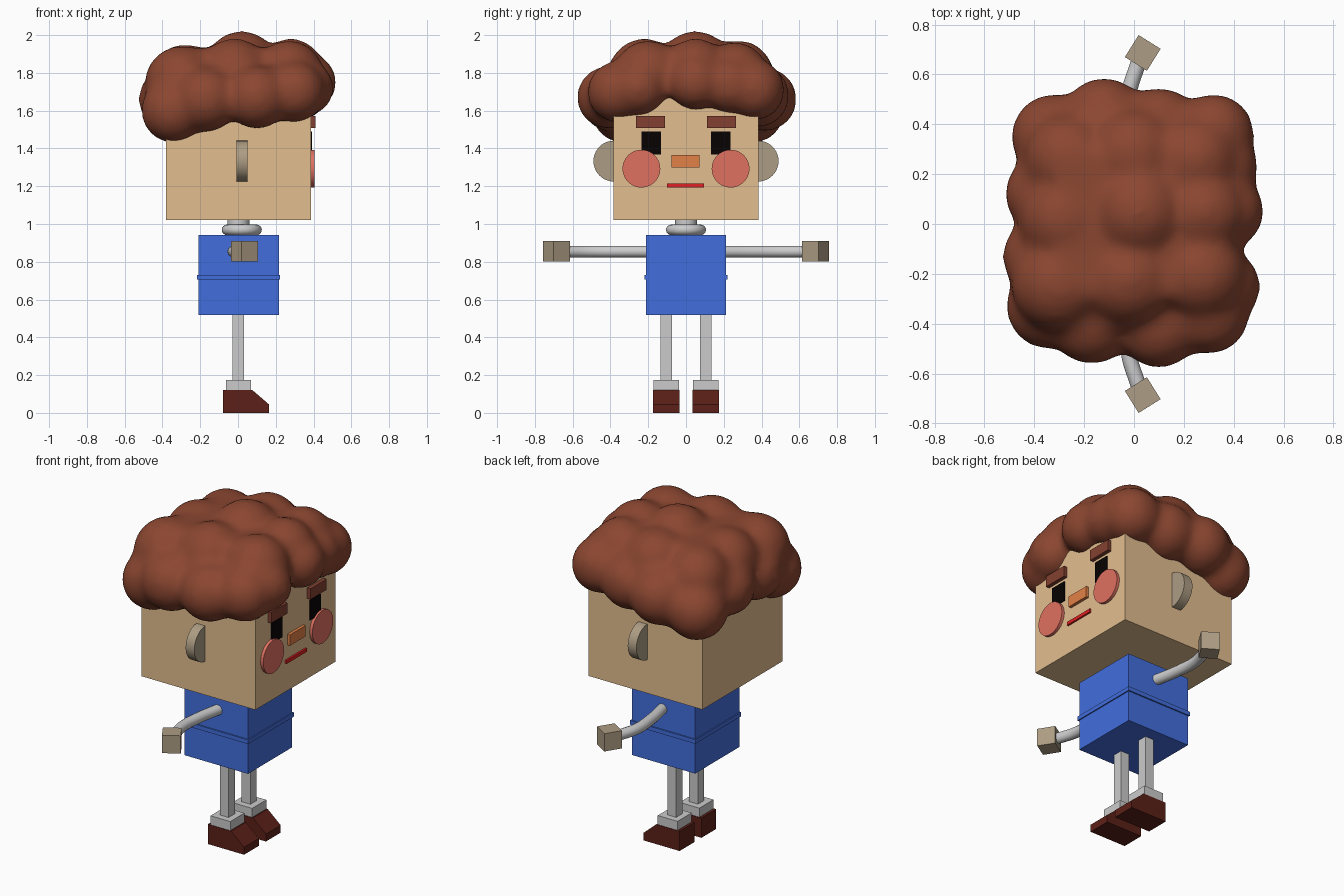
import bpy, bmesh
from math import radians, pi
from mathutils import Matrix, Vector

if "Cube" in bpy.data.objects:
    bpy.data.objects.remove(bpy.data.objects["Cube"])


def material(name, r, g, b):
    m = bpy.data.materials.new(name)
    m.diffuse_color = [(c / 255) ** 2.2 for c in (r, g, b)] + [1]
    m.use_nodes = True
    m.node_tree.nodes["Principled BSDF"].inputs["Base Color"].default_value = m.diffuse_color
    return m


SKIN = material("skin", 226, 188, 142)
TAN = material("tan", 171, 155, 130)
BLUE = material("blue", 68, 110, 220)
HAIR = material("hair_brown", 138, 72, 52)
BROW = material("brow_brown", 130, 66, 52)
SHOE = material("shoe_brown", 92, 37, 30)
BLACK = material("black", 16, 10, 10)
PINK = material("pink", 222, 112, 97)
ORANGE = material("orange", 225, 128, 72)
RED = material("red", 225, 38, 40)


def make(name, bm, mat=None):
    me = bpy.data.meshes.new(name)
    bmesh.ops.recalc_face_normals(bm, faces=bm.faces)
    bm.to_mesh(me)
    bm.free()
    ob = bpy.data.objects.new(name, me)
    bpy.context.collection.objects.link(ob)
    if mat:
        me.materials.append(mat)
    return ob


def smooth(ob):
    bpy.ops.object.select_all(action='DESELECT')
    ob.select_set(True)
    bpy.context.view_layer.objects.active = ob
    bpy.ops.object.shade_smooth_by_angle(angle=radians(40))


def box(name, x, y, z, mat=None):
    """Box from (min, max) ranges."""
    bm = bmesh.new()
    mid = Vector([(a + b) / 2 for a, b in (x, y, z)])
    size = [b - a for a, b in (x, y, z)]
    bmesh.ops.create_cube(bm, size=1, matrix=Matrix.Translation(mid) @ Matrix.Diagonal(size + [1]))
    return make(name, bm, mat)


def disc(name, loc, r, depth, axis, mat=None):
    """Cylinder along the x or z axis."""
    bm = bmesh.new()
    rot = Matrix.Rotation(pi / 2, 4, 'Y') if axis == 'X' else Matrix.Identity(4)
    bmesh.ops.create_cone(bm, cap_ends=True, segments=40, radius1=r, radius2=r, depth=depth,
                          matrix=Matrix.Translation(loc) @ rot)
    ob = make(name, bm, mat)
    smooth(ob)


# head, torso and belt
box("head", (-.38, .387), (-.385, .385), (1.02, 1.79), SKIN)
box("torso", (-.21, .216), (-.212, .212), (.519, .943), BLUE)
box("belt", (-.217, .223), (-.22, .22), (.705, .73), BLUE)

# neck and collar ring
disc("neck", (.003, 0, .99), .058, .12, 'Z')
bpy.ops.mesh.primitive_torus_add(location=(.02, 0, .969), major_radius=.078, minor_radius=.028,
                                 major_segments=40, minor_segments=16)
bpy.context.object.name = "collar_ring"
smooth(bpy.context.object)

# nose and mouth
box("nose", (.37, .405), (-.078, .072), (1.298, 1.364), ORANGE)
box("mouth", (.37, .398), (-.1, .094), (1.194, 1.215), RED)

for s, side in ((-1, "right"), (1, "left")):
    def span(a, b):
        return tuple(sorted((s * a, s * b)))

    # face parts
    box(side + "_eye", (.37, .393), span(.132, .235), (1.368, 1.49), BLACK)
    box(side + "_brow", (.37, .41), span(.112, .266), (1.508, 1.573), BROW)
    disc(side + "_cheek", (.388, s * .236, 1.293), .1, .034, 'X', PINK)
    disc(side + "_ear", (.02, s * .382, 1.333), .108, .058, 'X', TAN)

    # leg, ankle cuff and wedge-toed shoe
    box(side + "_leg", (-.028, .031), span(.075, .135), (.16, .53))
    box(side + "_cuff", (-.064, .069), span(.037, .173), (.115, .175))
    bm = bmesh.new()
    profile = [(-.08, 0), (.164, 0), (.164, .045), (.077, .12), (-.08, .12)]
    face = bm.faces.new([bm.verts.new((x, s * .034, z)) for x, z in profile])
    ext = bmesh.ops.extrude_face_region(bm, geom=[face])
    bmesh.ops.translate(bm, vec=(0, s * .142, 0),
                        verts=[v for v in ext["geom"] if isinstance(v, bmesh.types.BMVert)])
    make(side + "_shoe", bm, SHOE)

    # bent tube arm
    cu = bpy.data.curves.new(side + "_arm", 'CURVE')
    cu.dimensions = '3D'
    cu.bevel_depth = .031
    cu.bevel_resolution = 5
    cu.use_fill_caps = True
    sp = cu.splines.new('BEZIER')
    pts = [(.015, .19), (-.015, .35), (-.022, .51), (.018, .65)]
    sp.bezier_points.add(len(pts) - 1)
    for p, (x, y) in zip(sp.bezier_points, pts):
        p.co = (x, s * y, .854)
        p.handle_left_type = p.handle_right_type = 'AUTO'
    bpy.context.collection.objects.link(bpy.data.objects.new(side + "_arm", cu))

    # cube hand
    hand = box(side + "_hand", (-.052, .052), (-.052, .052), (-.054, .054), TAN)
    hand.location = (.035, s * .686, .855)
    hand.rotation_euler.z = radians(-s * 32)

# hair: overlapping lumps (x, y, z, radius) fused into one soft mass
lumps = [
    (-.34, -.33, 1.60, .17), (-.17, -.39, 1.66, .17), (.10, -.41, 1.67, .165), (.30, -.36, 1.70, .16),
    (-.32, .35, 1.60, .17), (-.12, .42, 1.66, .165), (.10, .38, 1.68, .165), (.32, .36, 1.71, .16),
    (-.365, -.13, 1.66, .16), (-.355, .12, 1.66, .16),
    (.375, .05, 1.75, .145), (.36, -.25, 1.72, .145), (.35, .23, 1.73, .145),
    (-.30, -.24, 1.75, .19), (-.28, .02, 1.77, .18), (-.26, .26, 1.75, .18),
    (-.02, -.22, 1.79, .19), (.02, .05, 1.83, .19), (.0, .28, 1.79, .18),
    (.27, -.2, 1.79, .18), (.28, .05, 1.81, .17), (.25, .26, 1.79, .17)]
bm = bmesh.new()
for x, y, z, r in lumps:
    bmesh.ops.create_icosphere(bm, subdivisions=3, radius=r + .006, matrix=Matrix.Translation((x, y, z)))
for sx, sy, z, h in ((.7, .7, 1.75, .16), (.66, .84, 1.76, .14), (.6, .6, 1.86, .14)):
    bmesh.ops.create_cube(bm, size=1, matrix=Matrix.Translation((-.01, 0, z)) @ Matrix.Diagonal((sx, sy, h, 1)))
hair = make("hair", bm, HAIR)
rm = hair.modifiers.new("fuse", 'REMESH')
rm.mode = 'VOXEL'
rm.voxel_size = .022
rm.use_smooth_shade = True
sm = hair.modifiers.new("soften", 'SMOOTH')
sm.factor = .5
sm.iterations = 22
